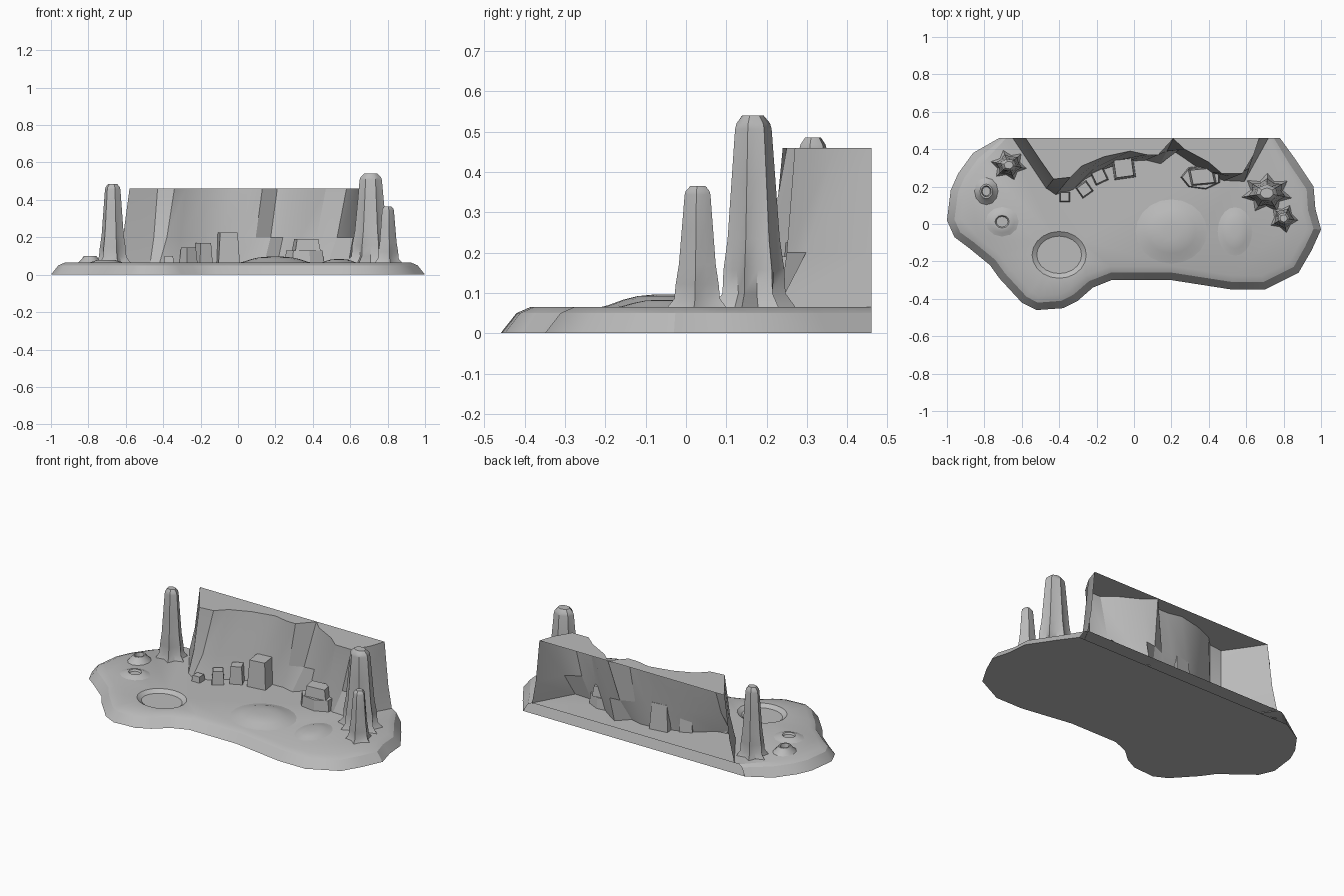
import bpy, bmesh, math
from math import sin, cos, pi, radians
from mathutils import Vector

cube = bpy.data.objects.get("Cube")
if cube:
    bpy.data.objects.remove(cube, do_unlink=True)

stone = bpy.data.materials.new("grey_stone")
stone.use_nodes = True
GREY = (0.5, 0.5, 0.5, 1)
stone.diffuse_color = GREY
stone.node_tree.nodes["Principled BSDF"].inputs["Base Color"].default_value = GREY

FLOOR = 0.065
BACK = 0.46


def finish(name, bm, angle=30, flip=None):
    bmesh.ops.recalc_face_normals(bm, faces=bm.faces[:])
    if flip and flip.normal.z < 0:
        bmesh.ops.reverse_faces(bm, faces=bm.faces[:])
    mesh = bpy.data.meshes.new(name)
    bm.to_mesh(mesh)
    bm.free()
    mesh.materials.append(stone)
    ob = bpy.data.objects.new(name, mesh)
    bpy.context.collection.objects.link(ob)
    bpy.ops.object.select_all(action="DESELECT")
    ob.select_set(True)
    bpy.context.view_layer.objects.active = ob
    bpy.ops.object.shade_smooth_by_angle(angle=radians(angle))
    return ob


def skin(bm, rings, closed=True):
    """Join rows of points with quads; returns the vertex rows."""
    rows = [[bm.verts.new(p) for p in ring] for ring in rings]
    n = len(rows[0])
    for a, b in zip(rows, rows[1:]):
        for i in range(n if closed else n - 1):
            j = (i + 1) % n
            bm.faces.new((a[i], a[j], b[j], b[i]))
    return rows


def oval(x, y, rx, ry, z, n, lobe=0.0, turn=0.0):
    pts = []
    for i in range(n):
        a = 2 * pi * i / n + turn
        k = 1 + (lobe if i % 2 else -lobe)
        pts.append((x + rx * k * cos(a), y + ry * k * sin(a), z))
    return pts


def lathe(name, x, y, rx, ry, profile, n=16, lobes=None, turn=0.0, angle=30):
    bm = bmesh.new()
    lobes = lobes or [0] * len(profile)
    rows = skin(bm, [oval(x, y, rx * r, ry * r, z, n, lb, turn)
                     for (r, z), lb in zip(profile, lobes)])
    bm.faces.new(rows[-1])
    return finish(name, bm, angle)


# Ground slab: sloping skirt, underside and floor with a sunken pool; open at the back
outline = [(.78, .46), (.86, .35), (.96, .2), (.97, .08), (1, -.03), (.95, -.14),
           (.88, -.26), (.7, -.35), (.52, -.35), (.2, -.3), (-.12, -.3), (-.22, -.34),
           (-.3, -.41), (-.38, -.45), (-.52, -.46), (-.6, -.42), (-.72, -.29),
           (-.77, -.22), (-.88, -.13), (-.96, -.07), (-1, .02), (-.98, .18),
           (-.94, .27), (-.86, .38), (-.72, .46)]


def inset(pts, d, z):
    out = []
    for i, p in enumerate(pts):
        a, b = pts[max(i - 1, 0)], pts[min(i + 1, len(pts) - 1)]
        t = (Vector(b) - Vector(a)).normalized()
        end = i in (0, len(pts) - 1)
        x = p[0] + t.y * d
        out.append((x, BACK if end else p[1] - t.x * d, z))
    return out


bm = bmesh.new()
rows = skin(bm, [inset(outline, 0, 0), inset(outline, .04, .05),
                 inset(outline, .075, FLOOR)], closed=False)
bm.faces.new(rows[0])
pool = skin(bm, [oval(-.4, -.165, .145, .125, FLOOR, 20),
                 oval(-.4, -.165, .12, .1, FLOOR - .018, 20)])
bm.faces.new(pool[-1])
top = rows[-1]
rim = [bm.edges.new((top[-1], top[0]))]
rim += [bm.edges.get((a, b)) for a, b in zip(top, top[1:])]
ring = pool[0]
rim += [bm.edges.get((ring[i - 1], ring[i])) for i in range(len(ring))]
bmesh.ops.triangle_fill(bm, edges=rim, use_beauty=True)
finish("ground_slab", bm, 28)

# Cliff: leaning folded wall under a flat sheet, open behind
crest = [(-.58, .46), (-.5, .34), (-.43, .24), (-.34, .25), (-.28, .31), (-.16, .36),
         (-.02, .39), (.07, .37), (.13, .37), (.21, .457), (.27, .4), (.4, .33),
         (.47, .27), (.58, .27), (.64, .37), (.67, .46)]
foot = [(-.65, .46), (-.55, .31), (-.47, .19), (-.42, .155), (-.33, .18), (-.26, .24),
        (-.17, .29), (-.03, .335), (.06, .34), (.14, .32), (.21, .39), (.27, .35),
        (.37, .28), (.48, .23), (.59, .225), (.72, .46)]
foot = foot[:3] + foot[3:5] + foot[5:]
bm = bmesh.new()
levels = []
for z, f in ((FLOOR - .005, 0), (.2, .5), (.46, 1)):
    levels.append([(a[0] + (b[0] - a[0]) * f, a[1] + (b[1] - a[1]) * f, z)
                   for a, b in zip(foot, crest)])
rows = skin(bm, levels, closed=False)
roof = bm.faces.new(rows[-1])
bm.normal_update()
finish("cliff", bm, 25, roof)


# Fluted rock pillars with flared roots
def pillar(name, x, y, rx, ry, height, spread, n, turn):
    h = height - FLOOR
    shape = [(spread, 0), (spread * .76, .08), (1.25, .2), (1.1, .36), (.95, .65),
             (.8, .93), (.74, .96), (.48, 1)]
    prof = [(r, FLOOR - .004 + (h + .004) * t) for r, t in shape]
    lathe(name, x, y, rx, ry, prof, n, [.22, .2, .13, .1, .08, .06, .05, .03],
          turn, 35)


pillar("left_side_tall_pillar", .71, .165, .072, .056, .54, 1.6, 14, .2)
pillar("left_side_short_pillar", .8, .03, .04, .04, .365, 1.65, 10, .5)
pillar("right_side_pillar", -.67, .315, .05, .042, .485, 1.65, 12, .3)

# Low mounds
swell = [(1, 0), (.85, .2), (.65, .6), (.45, .88), (.22, 1)]
for name, x, y, rx, ry, h in (("wide_mound", .2, -.04, .2, .18, .033),
                              ("narrow_mound", .54, -.04, .1, .14, .02)):
    lathe(name, x, y, rx, ry, [(r, FLOOR - .002 + h * t) for r, t in swell], 20)

# Vents: small cones with a sunken mouth
for name, x, y, rx, ry, h in (("rear_vent", -.79, .175, .065, .075, .035),
                              ("front_vent", -.705, .012, .095, .085, .014)):
    prof = [(1, -.002), (.7, h * .5), (.52, h), (.4, h), (.33, h * .3)]
    lathe(name, x, y, rx, ry, [(r, FLOOR + z) for r, z in prof], 12)


# Blocky rocks along the cliff foot
def rock(name, x, y, w, d, z0, z1, turn, n=4, taper=.82):
    k = 1 / cos(pi / n)
    lathe(name, x, y, w / 2 * k, d / 2 * k, [(1, z0), (taper, z1)], n,
          turn=radians(turn) + pi / n, angle=20)


for i, (x, y, w, top, turn) in enumerate(((-.37, .145, .055, .1, 0),
                                          (-.265, .185, .07, .145, 35),
                                          (-.185, .255, .075, .17, 25),
                                          (-.055, .3, .115, .225, 8))):
    rock(f"rock_{i + 1}", x, y, w, w, FLOOR - .004, top, turn)
rock("boulder_base", .36, .25, .2, .12, FLOOR - .004, .13, 0, 7, .92)
rock("boulder_top", .365, .255, .135, .09, .128, .19, 8, 4, .85)
